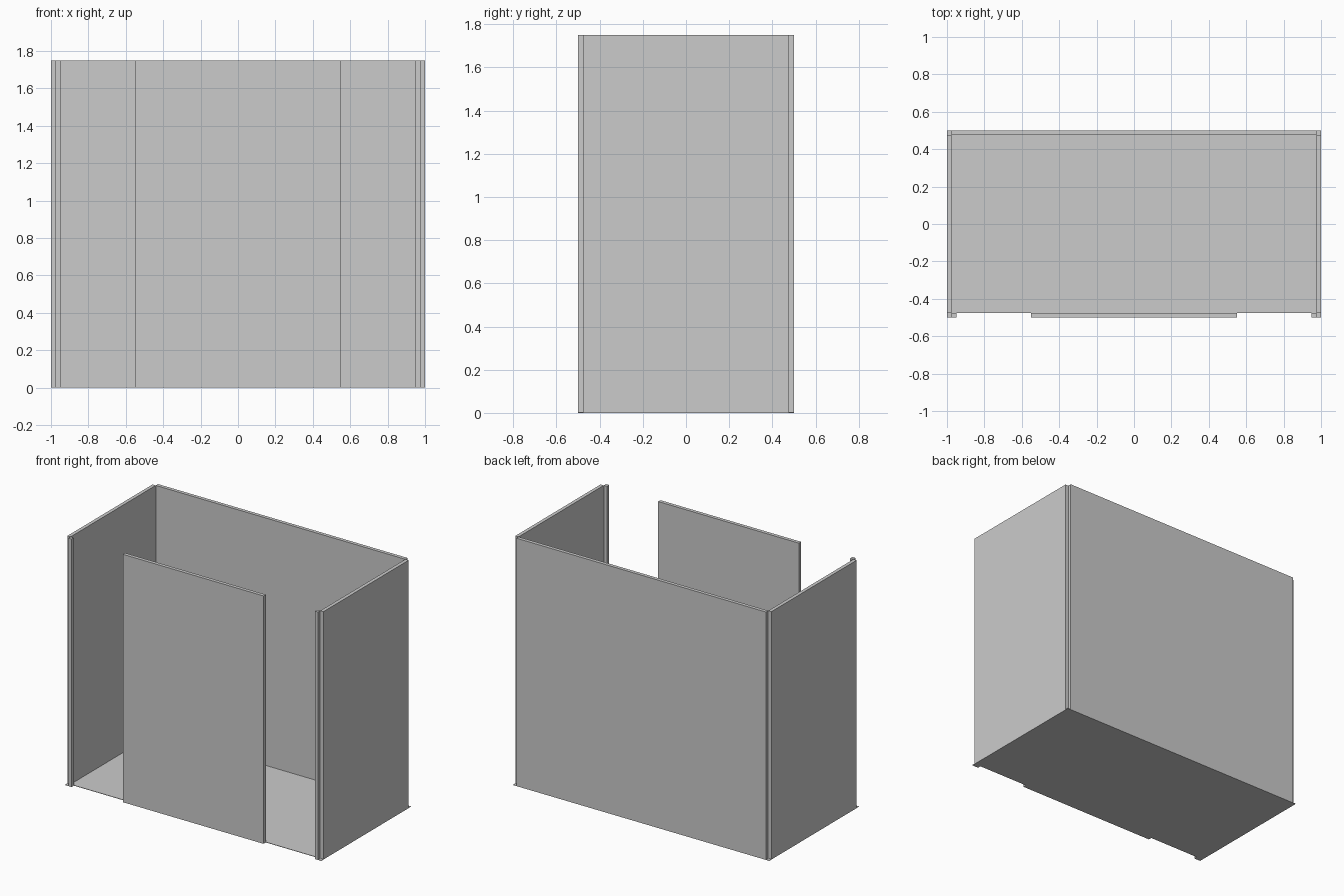
import bpy
import bmesh

if "Cube" in bpy.data.objects:
    bpy.data.objects.remove(bpy.data.objects["Cube"])

HEIGHT = 1.75   # wall height
T = 0.025       # wall thickness
X, Y = 1.0, 0.5 # outer half sizes
FLOOR = 0.003   # floor sheet thickness


def box(name, x0, x1, y0, y1, z0, z1):
    bm = bmesh.new()
    base = [bm.verts.new((x, y, z0)) for x, y in
            ((x0, y0), (x1, y0), (x1, y1), (x0, y1))]
    face = bm.faces.new(base)
    ext = bmesh.ops.extrude_face_region(bm, geom=[face], use_keep_orig=True)
    top = [g for g in ext["geom"] if isinstance(g, bmesh.types.BMVert)]
    bmesh.ops.translate(bm, verts=top, vec=(0, 0, z1 - z0))
    bmesh.ops.recalc_face_normals(bm, faces=bm.faces)
    mesh = bpy.data.meshes.new(name)
    bm.to_mesh(mesh)
    bm.free()
    obj = bpy.data.objects.new(name, mesh)
    bpy.context.collection.objects.link(obj)
    return obj


# Thin floor sheet inside the walls
box("floor", -X + T, X - T, -Y + T, Y - T, 0, FLOOR)

# Back wall and front panel
box("back_wall", -X + T, X - T, Y - T, Y, 0, HEIGHT)
box("front_panel", -0.55, 0.55, -Y, -Y + T, 0, HEIGHT)

for side, s in (("left", -1), ("right", 1)):
    outer, inner, lip = s * X, s * (X - T), s * (X - 2 * T)
    xa, xb = sorted((outer, inner))
    # Side wall, stopping short of the open corner notches
    box(side + "_wall", xa, xb, -Y + T, Y - T, 0, HEIGHT)
    # Narrow return beside the front opening
    ra, rb = sorted((inner, lip))
    box(side + "_front_return", ra, rb, -Y, -Y + T, 0, HEIGHT)
    # Floor squares filling the corner notches
    box(side + "_back_corner_floor", xa, xb, Y - T, Y, 0, FLOOR)
    box(side + "_front_corner_floor", xa, xb, -Y, -Y + T, 0, FLOOR)
